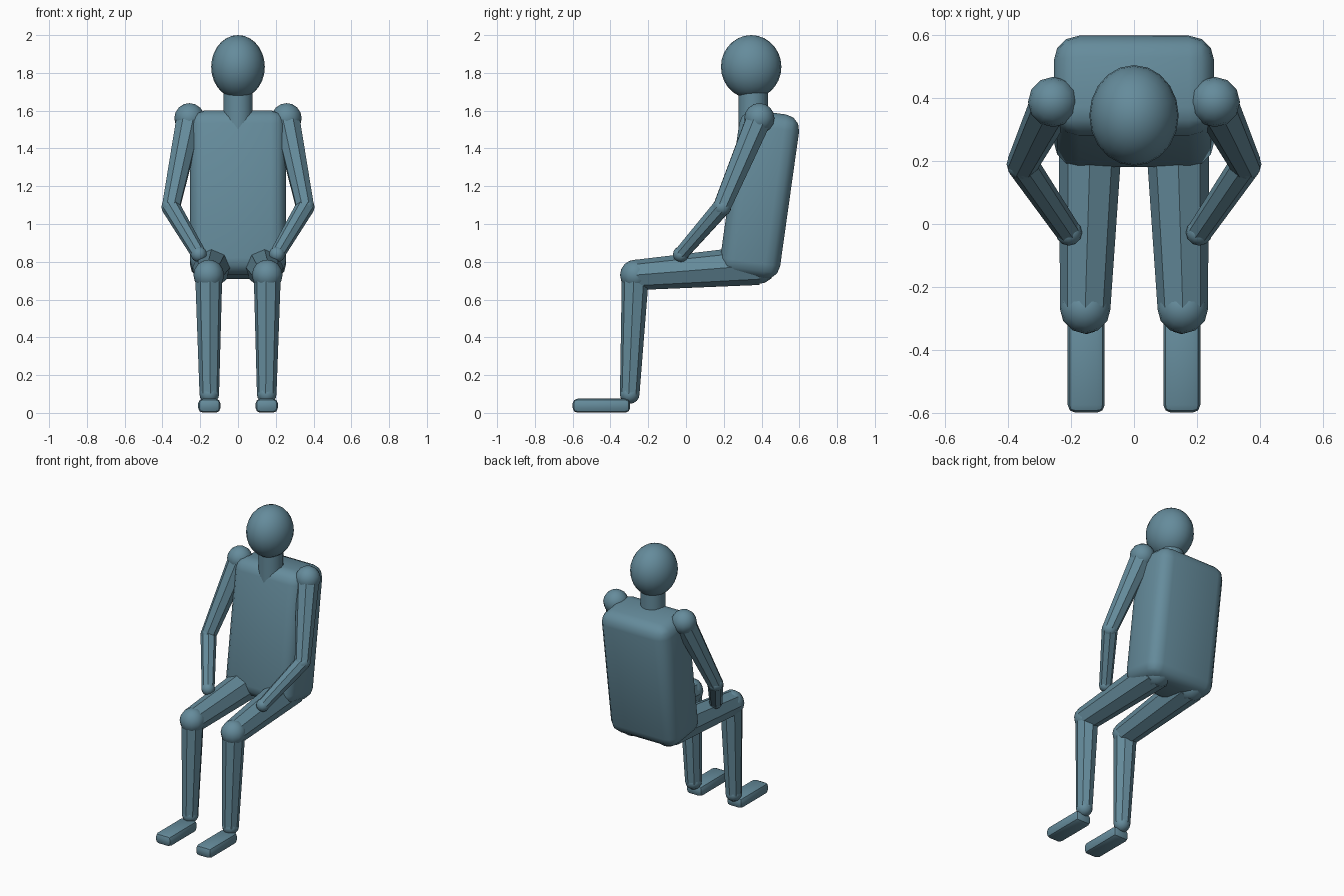
import bpy, bmesh, math
from mathutils import Matrix, Vector

cube = bpy.data.objects.get("Cube")
if cube:
    bpy.data.objects.remove(cube, do_unlink=True)

# Single material
mat = bpy.data.materials.new("slate blue")
mat.use_nodes = True
colour = (0.13, 0.26, 0.33, 1)
mat.diffuse_color = colour
bsdf = next(n for n in mat.node_tree.nodes if n.type == 'BSDF_PRINCIPLED')
bsdf.inputs["Base Color"].default_value = colour


def finish(name, bm, matrix, smooth_angle=30):
    mesh = bpy.data.meshes.new(name)
    bm.to_mesh(mesh)
    bm.free()
    mesh.materials.append(mat)
    obj = bpy.data.objects.new(name, mesh)
    obj.matrix_world = matrix
    bpy.context.collection.objects.link(obj)
    bpy.ops.object.select_all(action='DESELECT')
    obj.select_set(True)
    bpy.context.view_layer.objects.active = obj
    bpy.ops.object.shade_smooth_by_angle(angle=math.radians(smooth_angle))
    return obj


def ball(name, centre, radii, segments=12, rings=8):
    bm = bmesh.new()
    bmesh.ops.create_uvsphere(bm, u_segments=segments, v_segments=rings, radius=1)
    bmesh.ops.scale(bm, vec=Vector(radii), verts=bm.verts)
    return finish(name, bm, Matrix.Translation(centre), 50)


def limb(name, start, end, r_start, r_end, sides=8):
    a, b = Vector(start), Vector(end)
    bm = bmesh.new()
    bmesh.ops.create_cone(bm, cap_ends=True, segments=sides, radius1=r_start,
                          radius2=r_end, depth=(b - a).length)
    turn = (b - a).to_track_quat('Z', 'Y').to_matrix().to_4x4()
    return finish(name, bm, Matrix.Translation((a + b) / 2) @ turn)


def rounded_box(name, centre, size, radius, segments, tilt=0):
    bm = bmesh.new()
    bmesh.ops.create_cube(bm, size=1)
    bmesh.ops.scale(bm, vec=Vector(size), verts=bm.verts)
    bmesh.ops.bevel(bm, geom=bm.edges[:], offset=radius, segments=segments,
                    profile=0.5, affect='EDGES')
    return finish(name, bm, Matrix.Translation(centre) @ Matrix.Rotation(tilt, 4, 'X'), 40)


# Trunk, neck and head
rounded_box("torso", (0, 0.39, 1.155), (0.51, 0.32, 0.88), 0.08, 3, -math.radians(8))
limb("neck", (0, 0.355, 1.5), (0, 0.355, 1.73), 0.078, 0.078, 16)
ball("head", (0, 0.345, 1.832), (0.142, 0.16, 0.168), 20, 14)

# Arms and legs, mirrored across the middle
for side, s in (("left", 1), ("right", -1)):
    shoulder = (s * 0.257, 0.388, 1.56)
    elbow = (s * 0.355, 0.19, 1.09)
    hand = (s * 0.207, -0.027, 0.84)
    hip = (s * 0.135, 0.38, 0.782)
    knee = (s * 0.155, -0.268, 0.73)
    ankle = (s * 0.152, -0.298, 0.10)

    limb(side + "_upper_arm", shoulder, elbow, 0.072, 0.05)
    limb(side + "_forearm", elbow, hand, 0.05, 0.04)
    limb(side + "_thigh", hip, knee, 0.105, 0.08)
    limb(side + "_shin", knee, ankle, 0.072, 0.052)
    for part, centre, r in (("shoulder", shoulder, 0.08), ("elbow", elbow, 0.05),
                            ("hand", hand, 0.042), ("hip", hip, 0.1),
                            ("knee", knee, 0.081), ("ankle", ankle, 0.052)):
        ball(side + "_" + part, centre, (r, r, r))
    rounded_box(side + "_foot", (s * 0.152, -0.448, 0.038), (0.118, 0.304, 0.074), 0.025, 2)
